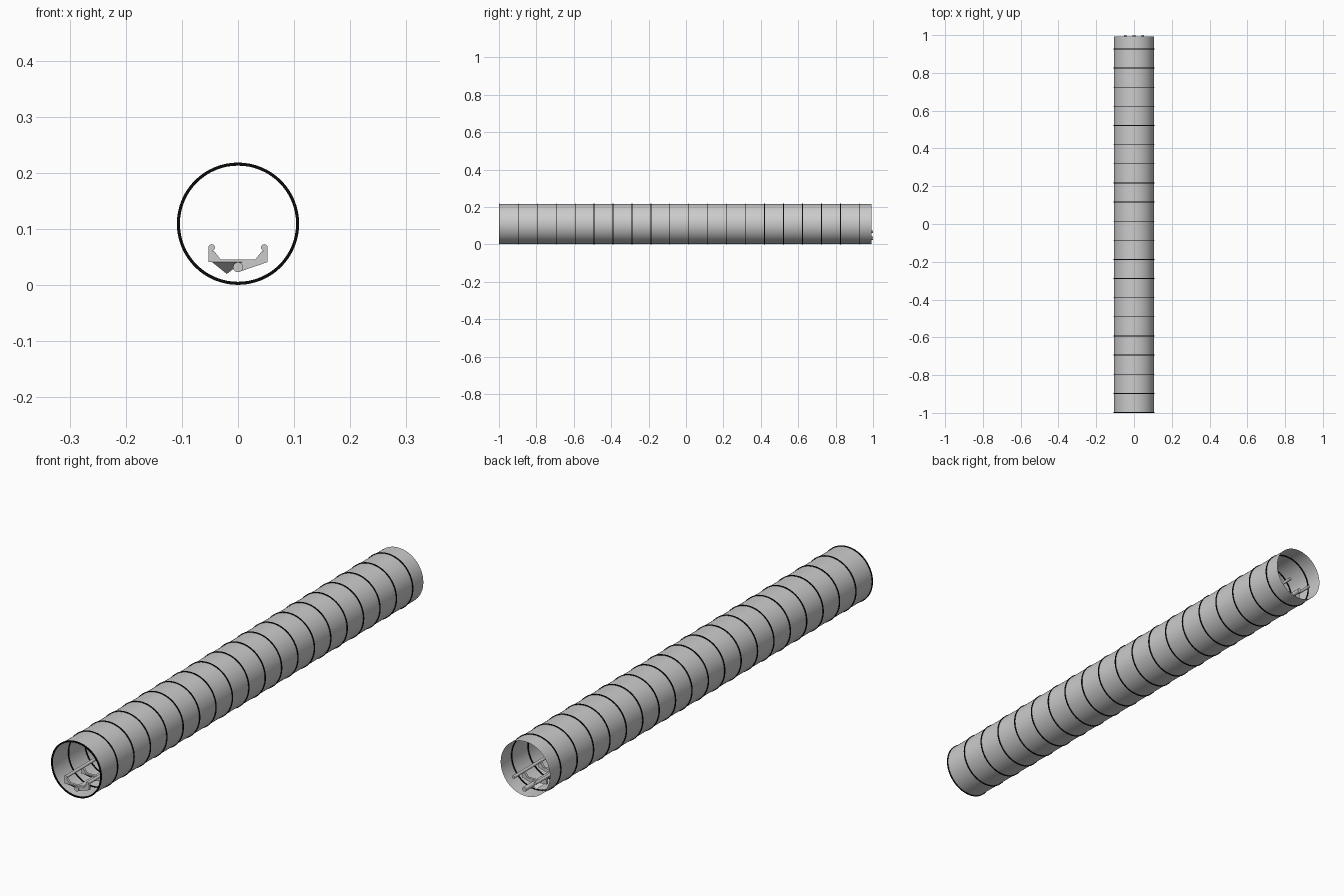
import bpy, bmesh, math
from mathutils import Vector

if "Cube" in bpy.data.objects:
    bpy.data.objects.remove(bpy.data.objects["Cube"])

TUBE_Z, PITCH, COUNT = 0.1095, 0.1013, 20
STATIONS = [-0.998 + i * PITCH for i in range(COUNT)]


def material(name, rgb):
    m = bpy.data.materials.new(name)
    m.diffuse_color = (*rgb, 1)
    m.use_nodes = True
    m.node_tree.nodes["Principled BSDF"].inputs["Base Color"].default_value = m.diffuse_color
    return m


grey = material("light grey", (0.6, 0.6, 0.6))
black = material("black", (0.003, 0.003, 0.003))


def finish(name, bm, mat, smooth=False):
    bmesh.ops.recalc_face_normals(bm, faces=bm.faces)
    me = bpy.data.meshes.new(name)
    bm.to_mesh(me)
    bm.free()
    me.materials.append(mat)
    ob = bpy.data.objects.new(name, me)
    bpy.context.collection.objects.link(ob)
    if smooth:
        bpy.context.view_layer.objects.active = ob
        ob.select_set(True)
        bpy.ops.object.shade_smooth_by_angle(angle=math.radians(40))
        ob.select_set(False)
    return ob


def circle(bm, x, y, z, r, n):
    return [bm.verts.new((x + r * math.cos(2 * math.pi * i / n), y,
                          z + r * math.sin(2 * math.pi * i / n))) for i in range(n)]


def bridge(bm, a, b):
    for i in range(len(a)):
        j = (i + 1) % len(a)
        bm.faces.new((a[i], a[j], b[j], b[i]))


def pipe(name, x, z, r, y0, y1, n, caps=True):
    bm = bmesh.new()
    a, b = circle(bm, x, y0, z, r, n), circle(bm, x, y1, z, r, n)
    bridge(bm, a, b)
    if caps:
        bm.faces.new(a)
        bm.faces.new(b)
    return finish(name, bm, grey, True)


def prism(bm, pts, y0, y1, lean=0.0):
    # extrude an x-z profile along y; lean pushes low points backwards
    top = max(p[1] for p in pts)
    rows = [[bm.verts.new((x, y + lean * (top - z), z)) for x, z in pts] for y in (y0, y1)]
    bridge(bm, *rows)
    bm.faces.new(rows[0])
    bm.faces.new(rows[1])


# tunnel shell, open at both ends
pipe("tunnel_tube", 0, TUBE_Z, 0.1065, -0.998, 0.993, 64, caps=False)

# black hoops around the tunnel
bm = bmesh.new()
for y in STATIONS:
    loops = [circle(bm, 0, y + dy, TUBE_Z, r, 64)
             for dy, r in ((-.002, .1035), (-.002, .109), (.002, .109), (.002, .1035))]
    for k in range(4):
        bridge(bm, loops[k], loops[(k + 1) % 4])
finish("tunnel_hoops", bm, black, True)

# track rails and spine
for side, x in (("left", -0.047), ("right", 0.047)):
    pipe(side + "_rail", x, 0.067, 0.006, -0.998, 1.0, 12)
pipe("track_spine", 0, 0.032, 0.009, -0.998, 1.0, 12)

# cross ties with upturned ends and gussets down to the spine
half = [(0.053, 0.041), (0.053, 0.066), (0.047, 0.062), (0.042, 0.060), (0.031, 0.046)]
bracket = half + [(-x, z) for x, z in reversed(half)]
bm = bmesh.new()
for y in STATIONS:
    prism(bm, bracket, y + 0.001, y + 0.011)
    prism(bm, [(0.052, 0.0409), (0, 0.0409), (0, 0.023)], y + 0.003, y + 0.009)
    prism(bm, [(-0.046, 0.0409), (0.007, 0.0409), (-0.02, 0.02)], y + 0.002, y + 0.008, 1.2)
finish("track_ties", bm, grey)
